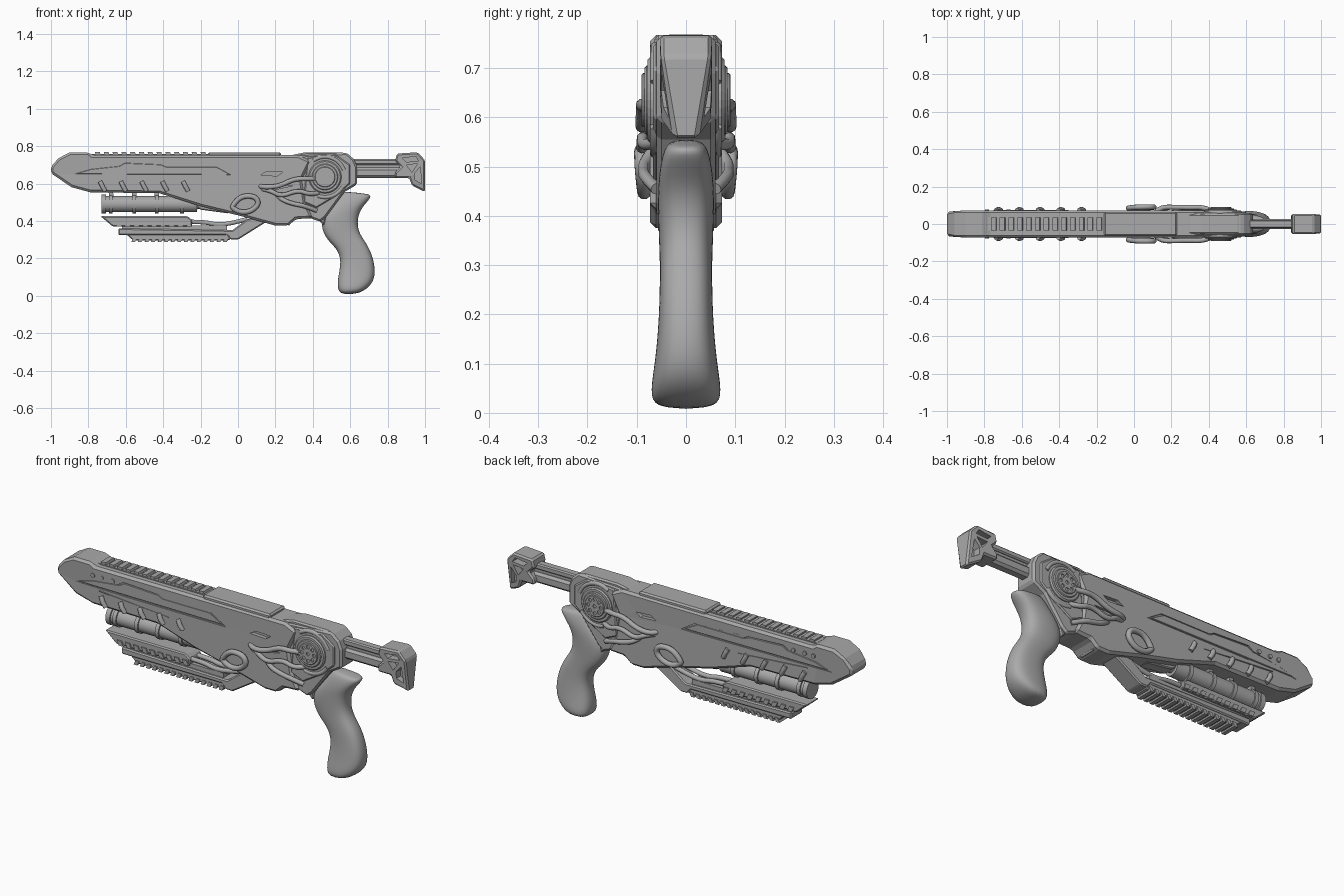
import bpy, bmesh, math
from mathutils import Vector

cube = bpy.data.objects.get("Cube")
if cube:
    bpy.data.objects.remove(cube, do_unlink=True)

metal = bpy.data.materials.new("plain_grey")
metal.use_nodes = True
GREY = (0.4, 0.4, 0.4, 1)
metal.diffuse_color = GREY
metal.node_tree.nodes["Principled BSDF"].inputs["Base Color"].default_value = GREY


def finish(name, bm, bevel=0.0, mirror=False, smooth=False):
    bmesh.ops.recalc_face_normals(bm, faces=bm.faces)
    me = bpy.data.meshes.new(name)
    bm.to_mesh(me)
    bm.free()
    ob = bpy.data.objects.new(name, me)
    bpy.context.collection.objects.link(ob)
    me.materials.append(metal)
    if bevel:
        m = ob.modifiers.new("bevel", "BEVEL")
        m.width, m.segments, m.limit_method = bevel, 1, "ANGLE"
    if mirror:
        m = ob.modifiers.new("mirror", "MIRROR")
        m.use_axis = (False, True, False)
    if smooth:
        bpy.ops.object.select_all(action="DESELECT")
        bpy.context.view_layer.objects.active = ob
        ob.select_set(True)
        bpy.ops.object.shade_smooth_by_angle(angle=math.radians(40))
    return ob


def add_prism(bm, pts, y0, y1):
    """Side outline of (x, z) points extruded along y."""
    a = [bm.verts.new((x, y0, z)) for x, z in pts]
    b = [bm.verts.new((x, y1, z)) for x, z in pts]
    bm.faces.new(a)
    bm.faces.new(b[::-1])
    for i in range(len(pts)):
        j = (i + 1) % len(pts)
        bm.faces.new((a[i], a[j], b[j], b[i]))


def prism(name, pts, y0, y1, bevel=0.0, mirror=False):
    bm = bmesh.new()
    add_prism(bm, pts, y0, y1)
    return finish(name, bm, bevel, mirror)


def box(x0, x1, z0, z1, lean=0.0):
    return [(x0 + lean, z0), (x1 + lean, z0), (x1, z1), (x0, z1)]


def row(name, xs, w, z0, z1, y0, y1, lean=0.0, mirror=False):
    """Repeated slanted blocks in one object."""
    bm = bmesh.new()
    for x in xs:
        add_prism(bm, box(x, x + w, z0, z1, lean), y0, y1)
    return finish(name, bm, 0, mirror)


def disc(x, z, r, n=32):
    return [(x + r * math.cos(2 * math.pi * i / n), z + r * math.sin(2 * math.pi * i / n)) for i in range(n)]


def turned(name, z, profile, n=28):
    """Lathe of (x, radius) about a lengthwise axis."""
    bm = bmesh.new()
    rings = [[bm.verts.new((x, p, q)) for p, q in disc(0, z, r, n)] for x, r in profile]
    for a, b in zip(rings, rings[1:]):
        for i in range(n):
            bm.faces.new((a[i], a[i - 1], b[i - 1], b[i]))
    bm.faces.new(rings[0])
    bm.faces.new(rings[-1])
    return finish(name, bm, smooth=True)


def tube(name, pts, r, closed=False, kind="NURBS"):
    """Round tube along (x, y, z) points, repeated on both sides."""
    for side, s in (("right", 1), ("left", -1)):
        cu = bpy.data.curves.new(name, "CURVE")
        cu.dimensions, cu.bevel_depth, cu.bevel_resolution = "3D", r, 3
        cu.use_fill_caps = True
        sp = cu.splines.new(kind)
        sp.points.add(len(pts) - 1)
        for p, (x, y, z) in zip(sp.points, pts):
            p.co = (x, y * s, z, 1)
        sp.use_cyclic_u = closed
        if kind == "NURBS":
            sp.order_u, sp.use_endpoint_u = 3, True
        ob = bpy.data.objects.new(f"{side}_{name}", cu)
        bpy.context.collection.objects.link(ob)
        cu.materials.append(metal)


def carve(target, name, pts, y0, y1):
    """Recess on both sides of a part."""
    bm = bmesh.new()
    add_prism(bm, pts, y0, y1)
    add_prism(bm, pts, -y1, -y0)
    cut = finish(name, bm)
    cut.hide_render = True
    cut.hide_viewport = True
    cut.display_type = "WIRE"
    m = target.modifiers.new(name, "BOOLEAN")
    m.operation, m.object, m.solver = "DIFFERENCE", cut, "EXACT"


def inset(pts, k):
    c = sum((Vector(p) for p in pts), Vector((0, 0))) / len(pts)
    return [(c.x + (x - c.x) * (1 - k), c.y + (z - c.y) * (1 - 4 * k)) for x, z in pts]


# Main shell with blunt nose
W = 0.073
shell = prism("main_shell", [
    (-1, .69), (-.96, .735), (-.9, .767), (-.8, .767), (-.78, .752), (.32, .752), (.39, .72), (.34, .62),
    (.36, .5), (.4, .415), (.31, .41), (.27, .375), (.2, .375), (0, .43), (-.2, .478), (-.42, .548),
    (-.79, .553), (-.89, .58), (-1, .655)], -W, W, .012)
for v in shell.data.vertices:
    if v.co.x < -.98:
        v.co.y *= .88
panel = [(-.89, .645), (-.8, .675), (-.64, .695), (-.61, .715), (-.41, .705), (-.38, .69), (-.1, .69), (-.02, .64)]
carve(shell, "panel_cutter", panel, W - .008, .2)
prism("side_panel", inset(panel, .04), W - .02, W - .002, .002, True)
carve(shell, "slot_cutter", [(.12, .645), (.155, .665), (.24, .66), (.21, .64)], W - .02, .2)
carve(shell, "slit_cutter", [(.14, .57), (.2, .59), (.3, .59), (.22, .572)], W - .012, .2)
for i, x in enumerate((-.785, -.735, -.67)):
    prism(f"side_rivet_{i}", disc(x, .705, .011, 12), W - .01, W + .004, 0, True)
prism("lower_seam_strip", [(-.75, .63), (-.35, .6), (-.35, .604), (-.75, .634)], W - .01, W + .002, 0, True)

# Top rail, centre cover and rear hump
prism("rail_base", box(-.78, -.15, .74, .757), -.037, .037)
row("rail_teeth", [-.765 + .047 * i for i in range(13)], .026, .75, .768, -.035, .035, .006)
prism("top_cover", box(-.16, .23, .73, .767), -.064, .064, .008)
prism("rear_top_cover", [(.27, .74), (.3, .755), (.36, .767), (.56, .767), (.6, .74)], -.053, .053, .008)

# Rear receiver
prism("rear_receiver", [(.3, .75), (.58, .765), (.62, .73), (.637, .69), (.637, .595), (.57, .555), (.47, .42),
                        (.44, .395), (.36, .425), (.3, .42)], -.06, .06, .01)
prism("rear_side_plate", [(.37, .74), (.53, .75), (.6, .7), (.6, .6), (.52, .53), (.42, .47), (.35, .5)],
      .05, .067, .006, True)
prism("guard_arch", [(.27, .37), (.29, .4), (.36, .425), (.42, .415), (.46, .375), (.47, .42), (.4, .45), (.27, .42)],
      -.045, .045, .006)

# Side dial on both sides
DX, DZ = .465, .635
prism("dial_rim", disc(DX, DZ, .088), .05, .078, .006, True)
prism("dial_step", disc(DX, DZ, .07), .07, .084, .004, True)
dial = prism("dial_face", disc(DX, DZ, .055), -.09, .09, .003)
for i, (x, z) in enumerate(disc(DX, DZ, .036, 8) + [(DX, DZ)]):
    carve(dial, f"dial_hole_cutter_{i}", disc(x, z, .009, 12), .08, .12)
for name, a0, a1 in (("upper_dial_band", 20, 125), ("lower_dial_band", 250, 330)):
    tube(name, [(DX + .108 * math.cos(math.radians(a0 + (a1 - a0) * i / 10)), .062,
                 DZ + .108 * math.sin(math.radians(a0 + (a1 - a0) * i / 10))) for i in range(11)], .011)

# Hoses and side loop
tube("upper_hose", [(.12, .065, .585), (.14, .09, .58), (.22, .09, .585), (.3, .088, .625), (.37, .09, .625), (.42, .07, .625)], .013)
tube("middle_hose", [(.13, .065, .57), (.17, .088, .565), (.23, .09, .53), (.32, .088, .565), (.39, .088, .54), (.43, .06, .55)], .012)
tube("lower_hose", [(.21, .065, .535), (.24, .085, .51), (.3, .085, .49), (.36, .085, .48), (.42, .06, .455)], .012)
tube("side_loop", [(-.03, .085, .475), (0, .09, .53), (.09, .092, .535), (.115, .09, .49), (.06, .085, .445), (-.01, .085, .45)],
     .014, True)

# Slanted pins along the lower edge
for i in range(5):
    x = -.725 + .111 * i
    tube(f"shell_pin_{i}", [(x - .012, .074, .61), (x, .08, .585), (x + .014, .074, .56)], .012, kind="POLY")

# Tube under the barrel
prof = [(-.73, .036), (-.73, .05), (-.705, .05), (-.705, .043)]
for x in (-.69, -.565, -.445, -.31):
    prof += [(x, .043), (x, .05), (x + .02, .05), (x + .02, .043)]
prof += [(-.22, .043), (-.22, .028), (-.17, .024), (-.15, .012)]
turned("under_tube", .49, prof)
for i, x in enumerate((-.68, -.555, -.435, -.3)):
    prism(f"tube_hanger_{i}", box(x - .012, x + .012, .48, .57, .004), -.02, .02)
prism("tube_rear_mount", [(-.3, .54), (-.05, .5), (-.05, .44), (-.2, .46)], -.03, .03, .005)

# Foregrip rail, lower bar and rear arm
prism("fore_rail", [(-.735, .425), (-.27, .425), (-.245, .405), (-.245, .37), (-.67, .37)], -.05, .05, .006)
row("fore_rail_teeth", [-.66 + .047 * i for i in range(9)], .026, .37, .395, .045, .057, .012, True)
prism("fore_spacer", box(-.62, -.06, .34, .375), -.035, .035)
prism("lower_bar", [(-.64, .36), (-.03, .35), (.05, .41), (.16, .425), (.16, .4), (.0, .3), (-.04, .3), (-.06, .325),
                    (-.64, .325)], -.048, .048, .006)
prism("bottom_plate", [(-.6, .33), (-.04, .33), (-.04, .3), (-.06, .295), (-.56, .295)], -.04, .04, .005)
row("bottom_ribs", [-.56 + .035 * i for i in range(15)], .02, .288, .31, -.045, .045, -.01)
tube("guide_rod", [(-.26, .025, .395), (-.18, .025, .395), (-.12, .025, .38), (-.04, .025, .385), (.05, .025, .41)], .012)

# Pistol grip: front x, front z, back x, back z, half width
sections = [(.56, .56, .69, .545, .03), (.54, .54, .72, .535, .046), (.49, .475, .685, .495, .056),
            (.45, .42, .65, .45, .058), (.443, .365, .638, .39, .057), (.472, .3, .65, .33, .054),
            (.53, .25, .697, .27, .054), (.552, .185, .73, .185, .056), (.533, .1, .737, .1, .064),
            (.53, .045, .705, .045, .074), (.545, .006, .64, .008, .066)]
bm = bmesh.new()
N, rings = 16, []
for fx, fz, bx, bz, w in sections:
    ring = []
    for i in range(N):
        c, s = math.cos(2 * math.pi * i / N), math.sin(2 * math.pi * i / N)
        t = .5 + .5 * math.copysign(abs(c) ** .75, c)
        ring.append(bm.verts.new((fx + (bx - fx) * t, w * math.copysign(abs(s) ** .75, s), fz + (bz - fz) * t)))
    rings.append(ring)
for a, b in zip(rings, rings[1:]):
    for i in range(N):
        bm.faces.new((a[i], a[i - 1], b[i - 1], b[i]))
bm.faces.new(rings[0])
bm.faces.new(rings[-1])
grip = finish("pistol_grip", bm)
grip.modifiers.new("subdivision", "SUBSURF").levels = 2
grip.modifiers["subdivision"].render_levels = 2
grip.data.shade_smooth()

# Stock rods and butt plate
prism("upper_stock_rod", box(.58, .88, .7, .73), -.022, .022, .006)
prism("lower_stock_rod", box(.58, .88, .63, .685), -.028, .028, .012)
prism("stock_web", box(.6, .88, .65, .715), -.012, .012)
butt = prism("stock_butt", [(.85, .76), (.96, .767), (1, .725), (1, .555), (.93, .59), (.915, .63), (.84, .63),
                            (.84, .66), (.87, .69), (.84, .72)], -.053, .053, .008)
for v in butt.data.vertices:
    if v.co.z < .58:
        v.co.y *= .45
for i, pts in enumerate(([(.88, .735), (.95, .745), (.965, .72), (.9, .715)],
                         [(.9, .7), (.96, .705), (.93, .66)], [(.975, .69), (.98, .6), (.945, .62), (.945, .655)])):
    carve(butt, f"butt_cutter_{i}", pts, .012, .2)
